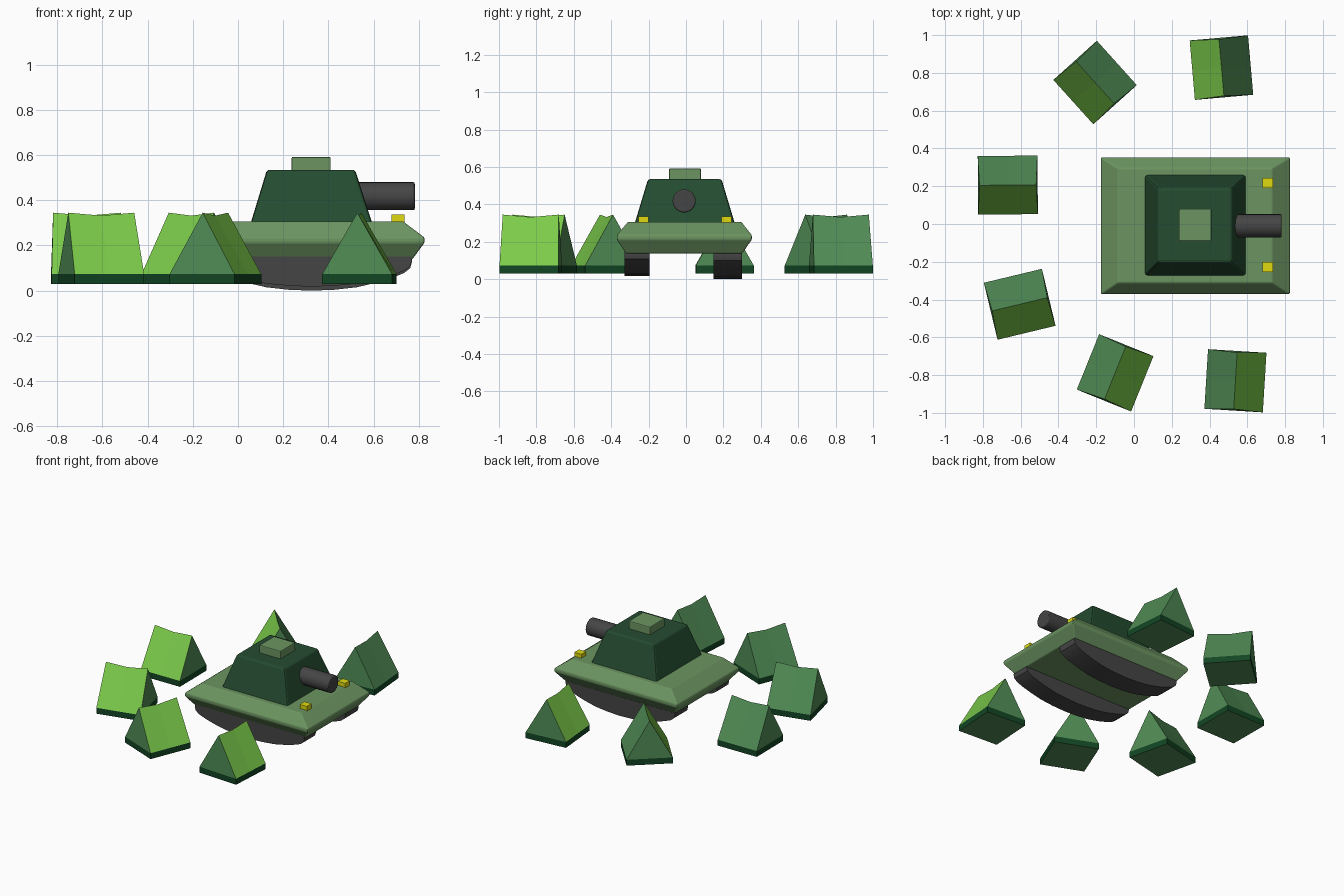
import bpy, bmesh, math
from mathutils import Matrix, Vector

if "Cube" in bpy.data.objects:
    bpy.data.objects.remove(bpy.data.objects["Cube"])


def mat(name, r, g, b):
    m = bpy.data.materials.new(name)
    m.diffuse_color = (r, g, b, 1)
    m.use_nodes = True
    m.node_tree.nodes["Principled BSDF"].inputs["Base Color"].default_value = m.diffuse_color
    return m


HULL = mat("hull_green", 0.15, 0.30, 0.12)
TURRET = mat("turret_green", 0.018, 0.072, 0.03)
METAL = mat("dark_metal", 0.06, 0.06, 0.06)
LAMP = mat("lamp_yellow", 0.75, 0.70, 0.005)
LIME = mat("tent_lime", 0.20, 0.60, 0.07)
CLOTH = mat("tent_green", 0.08, 0.26, 0.09)
HEM = mat("tent_hem", 0.006, 0.06, 0.017)


def make_object(name, bm, mats, bevel=0):
    bmesh.ops.recalc_face_normals(bm, faces=bm.faces[:])
    me = bpy.data.meshes.new(name)
    bm.to_mesh(me)
    bm.free()
    ob = bpy.data.objects.new(name, me)
    bpy.context.collection.objects.link(ob)
    for m in mats:
        me.materials.append(m)
    if bevel:
        b = ob.modifiers.new("bevel", 'BEVEL')
        b.width, b.segments = bevel, 2
    return ob


# Stack of rectangles (x0, x1, y0, y1, z) skinned into a closed block
def block(name, levels, material, bevel=0):
    bm = bmesh.new()
    rings = [[bm.verts.new(p) for p in ((a, c, z), (b, c, z), (b, d, z), (a, d, z))]
             for a, b, c, d, z in levels]
    for lo, hi in zip(rings, rings[1:]):
        for i in range(4):
            j = (i + 1) % 4
            bm.faces.new((lo[i], lo[j], hi[j], hi[i]))
    bm.faces.new(rings[0])
    bm.faces.new(rings[-1])
    return make_object(name, bm, [material], bevel)


# Tank body
block("hull", [(-0.12, 0.77, -0.32, 0.30, 0.137),
               (-0.175, 0.825, -0.37, 0.352, 0.212),
               (-0.175, 0.825, -0.37, 0.352, 0.235),
               (-0.085, 0.73, -0.31, 0.295, 0.307)], HULL, 0.006)
block("turret", [(0.055, 0.595, -0.275, 0.262, 0.295),
                 (0.128, 0.518, -0.203, 0.19, 0.535)], TURRET, 0.012)
block("hatch", [(0.237, 0.41, -0.091, 0.08, 0.52),
                (0.237, 0.41, -0.091, 0.08, 0.592)], HULL, 0.006)
for side, y in (("right", -0.227), ("left", 0.217)):
    block("lamp_" + side, [(0.68, 0.737, y - 0.027, y + 0.027, 0.30),
                           (0.68, 0.737, y - 0.027, y + 0.027, 0.336)], LAMP)

# Gun barrel
bm = bmesh.new()
bmesh.ops.create_cone(bm, cap_ends=True, segments=24, radius1=0.062, radius2=0.062, depth=0.27,
                      matrix=Matrix.Translation((0.647, -0.01, 0.418)) @ Matrix.Rotation(math.pi / 2, 4, 'Y'))
barrel = make_object("gun_barrel", bm, [METAL], 0.007)

# Tracks: curved underside profile extruded across y
HALF = [(0, 0), (0.1, 0.004), (0.2, 0.015), (0.29, 0.036), (0.36, 0.058),
        (0.41, 0.078), (0.437, 0.10), (0.445, 0.13), (0.435, 0.17)]
PROFILE = [(-x, z) for x, z in HALF[:0:-1]] + HALF
tracks = []
for side, y0, y1, lift in (("right", -0.33, -0.195, 0.018), ("left", 0.147, 0.30, 0)):
    bm = bmesh.new()
    f = bm.faces.new([bm.verts.new((0.325 + x, y0, lift + z * (1 - lift / 0.17))) for x, z in PROFILE])
    ext = bmesh.ops.extrude_face_region(bm, geom=[f])
    bmesh.ops.translate(bm, vec=(0, y1 - y0, 0), verts=[v for v in ext["geom"] if isinstance(v, bmesh.types.BMVert)])
    tracks.append(make_object("track_" + side, bm, [METAL]))

for ob in [barrel] + tracks:
    bpy.ops.object.select_all(action='DESELECT')
    ob.select_set(True)
    bpy.context.view_layer.objects.active = ob
    bpy.ops.object.shade_smooth_by_angle(angle=math.radians(35))


# Tent: low hem, gable ends, sagging ridge; local +x slope is lime
def tent(name, x, y, angle):
    bm = bmesh.new()
    w, l = 0.155, 0.158
    rows = []
    for yy, ridge_y, top in ((-l, -0.15, 0.345), (0, 0, 0.332), (l, 0.15, 0.345)):
        pts = [(-w, yy, 0.03), (-w, yy, 0.073), (0, ridge_y, top), (w, yy, 0.073), (w, yy, 0.03)]
        rows.append([bm.verts.new(p) for p in pts])
    for a, b in zip(rows, rows[1:]):
        for i, m in enumerate((2, 1, 0, 2, 1)):
            j = (i + 1) % 5
            bm.faces.new((a[i], a[j], b[j], b[i])).material_index = m
    for r in (rows[0], rows[2]):
        bm.faces.new((r[1], r[2], r[3])).material_index = 1
        bm.faces.new((r[0], r[1], r[3], r[4])).material_index = 2
    ob = make_object(name, bm, [LIME, CLOTH, HEM])
    ob.location = (x, y, 0)
    ob.rotation_euler.z = math.radians(angle)


for i, t in enumerate([(-0.206, 0.749, -138), (0.463, 0.828, -175), (-0.668, 0.206, -89.5),
                       (-0.605, -0.425, -76.5), (-0.10, -0.788, -22), (0.537, -0.83, -3.5)]):
    tent("tent_%d" % (i + 1), *t)
